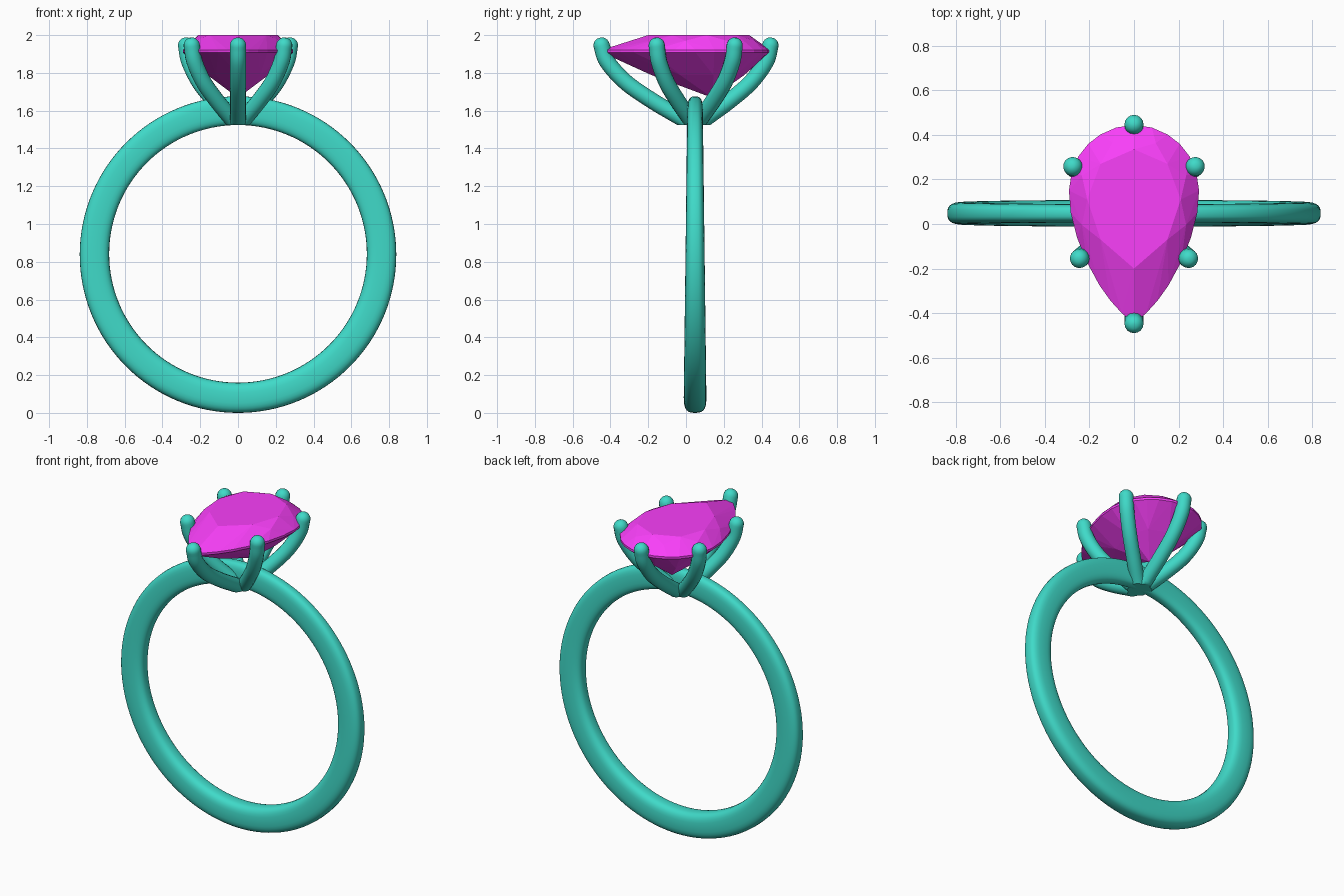
import bpy, bmesh
from math import sin, cos, pi, copysign
from mathutils import Vector

if "Cube" in bpy.data.objects:
    bpy.data.objects.remove(bpy.data.objects["Cube"])


def material(name, color):
    m = bpy.data.materials.new(name)
    m.diffuse_color = color
    m.use_nodes = True
    m.node_tree.nodes["Principled BSDF"].inputs["Base Color"].default_value = m.diffuse_color
    return m


METAL = material("metal", (0.05, 0.7, 0.58, 1))
STONE = material("stone", (0.95, 0.05, 0.95, 1))


def finish(bm, name, mat, smooth=True):
    bmesh.ops.recalc_face_normals(bm, faces=bm.faces)
    me = bpy.data.meshes.new(name)
    bm.to_mesh(me)
    bm.free()
    ob = bpy.data.objects.new(name, me)
    bpy.context.collection.objects.link(ob)
    me.materials.append(mat)
    if smooth:
        bpy.ops.object.select_all(action='DESELECT')
        ob.select_set(True)
        bpy.context.view_layer.objects.active = ob
        bpy.ops.object.shade_smooth_by_angle(angle=0.7)
    return ob


def bridge(bm, a, b):
    for i in range(len(a)):
        j = (i + 1) % len(a)
        bm.faces.new((a[i], a[j], b[j], b[i]))


# Band: rounded section swept round a circle, slimmer towards the top
CY, CZ, R_IN = 0.048, 0.842, 0.682
bm = bmesh.new()
N, S = 128, 28
rings = []
for i in range(N):
    a = 2 * pi * i / N
    t = (1 - cos(a)) / 2                      # 0 at the bottom, 1 at the top
    thick, width = 0.16 - 0.008 * t, 0.12 - 0.038 * t
    ring = []
    for k in range(S):
        u = 2 * pi * k / S
        c, s = (copysign(abs(f(u)) ** 0.7, f(u)) for f in (cos, sin))
        r = R_IN + thick / 2 * (1 + c)
        ring.append(bm.verts.new((r * sin(a), CY + width / 2 * s, CZ - r * cos(a))))
    rings.append(ring)
for i in range(N):
    bridge(bm, rings[i], rings[(i + 1) % N])
finish(bm, "band", METAL)

# Prongs: one side profile (fraction of reach, height) aimed at each tip
PROFILE = [(-0.1, 1.485), (0.0, 1.515), (0.16, 1.565), (0.45, 1.65),
           (0.74, 1.75), (0.94, 1.86), (1.0, 1.945)]
TIPS = [("front", 0, -0.447), ("back", 0, 0.447),
        ("front_right", 0.245, -0.155), ("front_left", -0.245, -0.155),
        ("back_right", 0.275, 0.258), ("back_left", -0.275, 0.258)]
RAD = 0.043


def spline(pts, steps=6):
    ext = [2 * pts[0] - pts[1]] + pts + [2 * pts[-1] - pts[-2]]
    out = []
    for i in range(1, len(ext) - 2):
        p0, p1, p2, p3 = ext[i - 1:i + 3]
        for k in range(steps):
            t = k / steps
            out.append(0.5 * (2 * p1 + (p2 - p0) * t + (2 * p0 - 5 * p1 + 4 * p2 - p3) * t * t
                              + (3 * p1 - p0 - 3 * p2 + p3) * t ** 3))
    return out + [pts[-1]]


def prong(name, x, y):
    base = Vector((0, CY, 0))
    reach = Vector((x, y, 0)) - base
    side = reach.normalized().cross(Vector((0, 0, 1)))
    path = spline([base + reach * f + Vector((0, 0, z)) for f, z in PROFILE])
    sections = []
    for i, p in enumerate(path):
        d = (path[min(i + 1, len(path) - 1)] - path[max(i - 1, 0)]).normalized()
        sections.append((p, d, RAD))
    p, d, _ = sections[-1]
    for k in range(1, 6):                     # domed tip
        a = k * pi / 12
        sections.append((p + d * RAD * sin(a), d, RAD * cos(a)))
    bm = bmesh.new()
    loops = []
    for p, d, r in sections:
        up = side.cross(d)
        loops.append([bm.verts.new(p + r * (side * cos(2 * pi * k / 16) + up * sin(2 * pi * k / 16)))
                      for k in range(16)])
    for a, b in zip(loops, loops[1:]):
        bridge(bm, a, b)
    bm.faces.new(loops[0])
    bm.faces.new(loops[-1])
    # Trim the foot flush with the inside of the band
    cut = bmesh.ops.bisect_plane(bm, geom=bm.verts[:] + bm.edges[:] + bm.faces[:],
                                 plane_co=(0, 0, 1.524), plane_no=(0, 0, 1), clear_inner=True)
    edges = [e for e in cut["geom_cut"] if isinstance(e, bmesh.types.BMEdge)]
    bmesh.ops.holes_fill(bm, edges=edges)
    finish(bm, name + "_prong", METAL)


for tip in TIPS:
    prong(*tip)

# Pear-cut gem: hull of table, crown, girdle, pavilion and culet points
HALF = [(0, 0.445), (0.08, 0.433), (0.15, 0.402), (0.205, 0.36), (0.25, 0.303), (0.28, 0.23),
        (0.292, 0.15), (0.284, 0.05), (0.256, -0.06), (0.212, -0.17), (0.155, -0.275),
        (0.105, -0.345), (0.055, -0.4), (0, -0.445)]
TABLE = [(0, 0.335), (0.15, 0.27), (0.21, 0.11), (0.15, -0.07), (0, -0.2)]
MAINS = [(0, 0.445), (0.205, 0.36), (0.292, 0.15), (0.212, -0.17), (0, -0.445)]
GC = 0.1
CULET = Vector((0, 0.14, 1.668))
pts = [CULET]
for s in (1, -1):
    for x, y in HALF:
        pts += [Vector((s * x, y, z)) for z in (1.908, 1.922)]
    pts += [Vector((s * x, y, 2.0)) for x, y in TABLE]
    for (x0, y0), (x1, y1) in zip(TABLE, TABLE[1:]):
        pts.append(Vector((s * (x0 + x1) * 0.65, GC + ((y0 + y1) / 2 - GC) * 1.3, 1.97)))
    for x, y in MAINS:
        p = CULET.lerp(Vector((s * x, y, 1.908)), 0.55)
        pts.append(p - Vector((0, 0, 0.012)))
bm = bmesh.new()
for p in pts:
    bm.verts.new(p)
bmesh.ops.remove_doubles(bm, verts=bm.verts, dist=0.0005)
hull = bmesh.ops.convex_hull(bm, input=bm.verts)
loose = {g for g in hull["geom_interior"] + hull["geom_unused"] if isinstance(g, bmesh.types.BMVert)}
bmesh.ops.delete(bm, geom=list(loose), context='VERTS')
bmesh.ops.dissolve_limit(bm, angle_limit=0.01, verts=bm.verts, edges=bm.edges)
finish(bm, "pear_gem", STONE, smooth=False)
